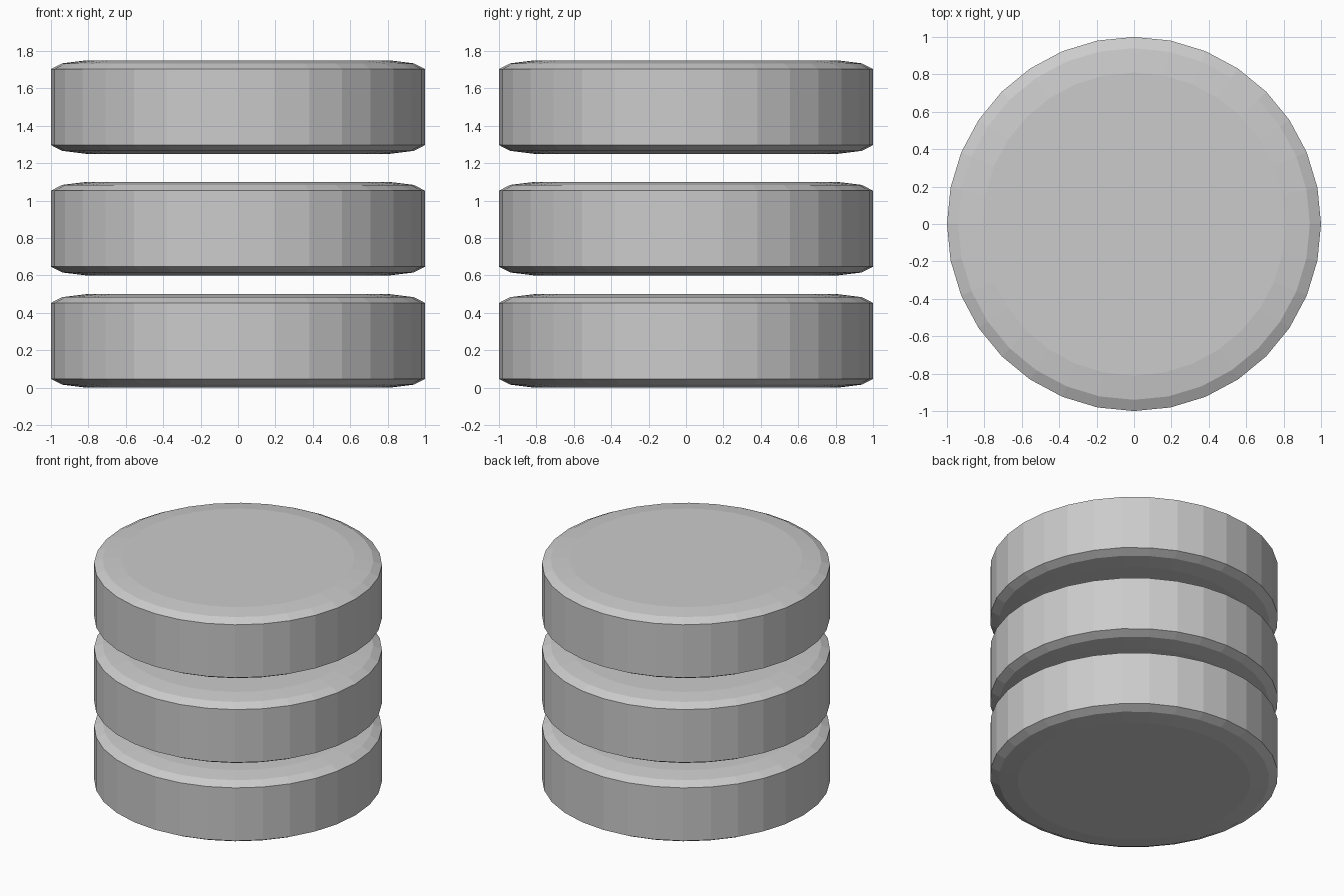
import bpy, bmesh
from math import cos, sin, tau

cube = bpy.data.objects.get("Cube")
if cube:
    bpy.data.objects.remove(cube)

SIDES = 32

grey = bpy.data.materials.new("light_grey")
grey.use_nodes = True
colour = (0.6, 0.6, 0.6, 1)
grey.diffuse_color = colour
grey.node_tree.nodes["Principled BSDF"].inputs["Base Color"].default_value = colour

# Rounded rim: radius and inset from the flat face
rim = [(0.81, 0.0), (0.94, 0.016), (1.0, 0.047)]


def disc(name, bottom, height=0.5):
    """Closed flat-shaded disc with the same rim above and below."""
    profile = rim + [(r, height - z) for r, z in reversed(rim)]
    bm = bmesh.new()
    rings = [[bm.verts.new((r * cos(tau * i / SIDES), r * sin(tau * i / SIDES), z))
              for i in range(SIDES)] for r, z in profile]
    for low, high in zip(rings, rings[1:]):
        for i in range(SIDES):
            j = (i + 1) % SIDES
            bm.faces.new((low[i], low[j], high[j], high[i]))
    bm.faces.new(rings[0][::-1])
    bm.faces.new(rings[-1])
    mesh = bpy.data.meshes.new(name)
    bm.to_mesh(mesh)
    bm.free()
    mesh.materials.append(grey)
    obj = bpy.data.objects.new(name, mesh)
    obj.location.z = bottom
    bpy.context.collection.objects.link(obj)


# Three stacked discs with open gaps between them
disc("lower_disc", 0.0)
disc("middle_disc", 0.6)
disc("upper_disc", 1.25)
